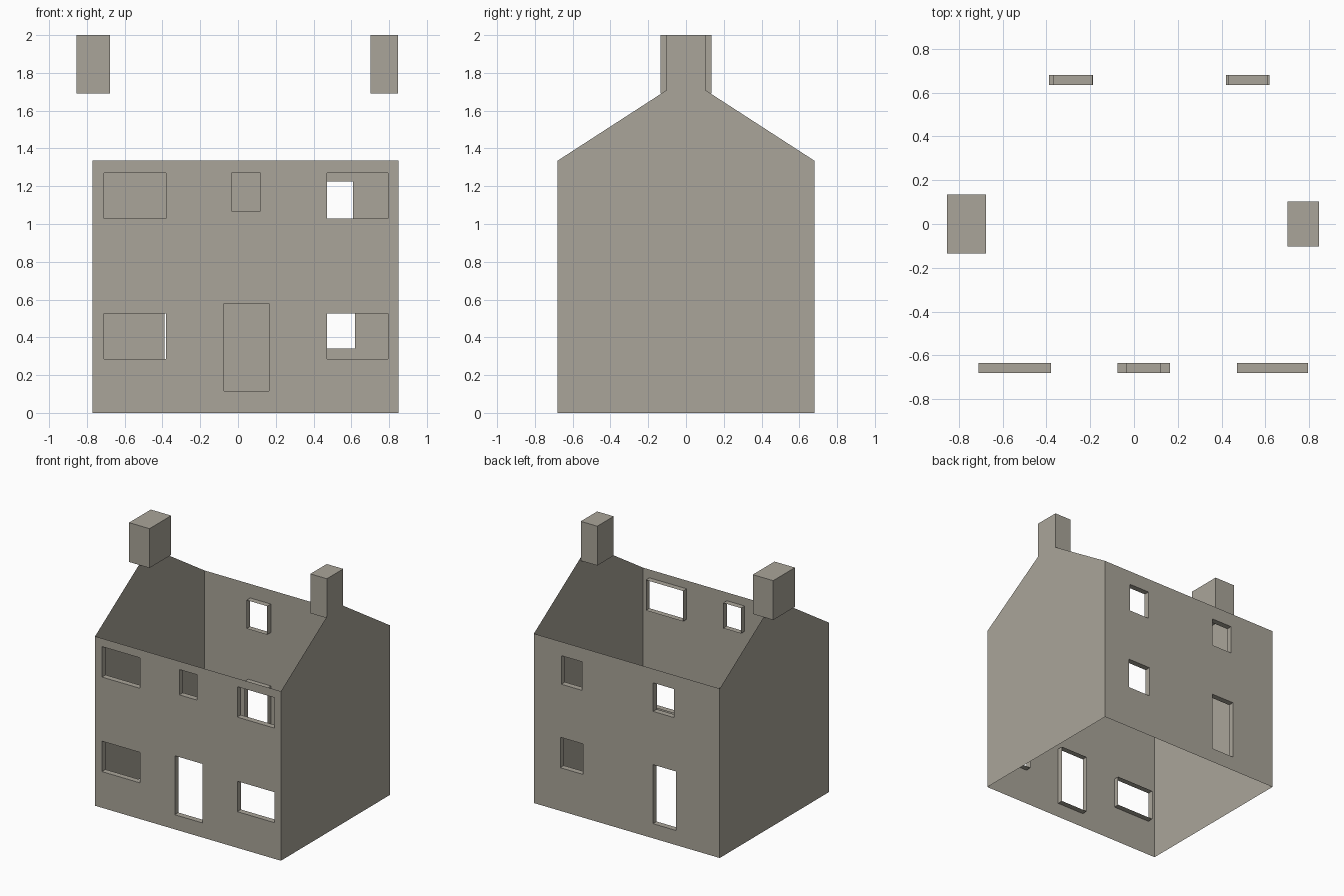
import bpy, bmesh

cube = bpy.data.objects.get("Cube")
if cube:
    bpy.data.objects.remove(cube, do_unlink=True)

LEFT, RIGHT = -0.77, 0.85      # x of the two gable walls
DEPTH = 0.68                   # y of the front and back walls
EAVES, RIDGE = 1.335, 1.775
REVEAL = 0.045                 # depth of the window and door linings

stone = bpy.data.materials.new("grey_stone")
stone.use_nodes = True
colour = (0.40, 0.375, 0.32, 1)
stone.diffuse_color = colour
stone.node_tree.nodes["Principled BSDF"].inputs["Base Color"].default_value = colour


def finish(name, bm):
    bmesh.ops.remove_doubles(bm, verts=bm.verts, dist=0.0001)
    mesh = bpy.data.meshes.new(name)
    bm.to_mesh(mesh)
    bm.free()
    mesh.materials.append(stone)
    obj = bpy.data.objects.new(name, mesh)
    bpy.context.collection.objects.link(obj)
    return obj


def add_face(bm, points):
    return bm.faces.new([bm.verts.new(p) for p in points])


def pierced_wall(name, side, openings):
    """Thin wall with openings (x0, x1, z0, z1) lined inwards; side is -1 front, 1 back."""
    bm = bmesh.new()
    y, inner = side * DEPTH, side * (DEPTH - REVEAL)
    xs = sorted({LEFT, RIGHT}.union(*[o[:2] for o in openings]))
    zs = sorted({0, EAVES}.union(*[o[2:] for o in openings]))

    def quad(points):
        add_face(bm, points if side < 0 else points[::-1])

    # Wall surface, leaving out the cells inside an opening
    for x0, x1 in zip(xs, xs[1:]):
        for z0, z1 in zip(zs, zs[1:]):
            cx, cz = (x0 + x1) / 2, (z0 + z1) / 2
            if not any(a < cx < b and c < cz < d for a, b, c, d in openings):
                quad([(x0, y, z0), (x1, y, z0), (x1, y, z1), (x0, y, z1)])
    # Linings facing into each opening
    for a, b, c, d in openings:
        ring = [(a, c), (b, c), (b, d), (a, d)]
        for (xa, za), (xb, zb) in zip(ring, ring[1:] + ring[:1]):
            quad([(xa, y, za), (xb, y, zb), (xb, inner, zb), (xa, inner, za)])
    return finish(name, bm)


def gable_wall(name, x):
    bm = bmesh.new()
    points = [(x, -DEPTH, 0), (x, DEPTH, 0), (x, DEPTH, EAVES),
              (x, 0, RIDGE), (x, -DEPTH, EAVES)]
    add_face(bm, points if x > 0 else points[::-1])
    return finish(name, bm)


def chimney(name, x0, x1, half_depth):
    bm = bmesh.new()
    bmesh.ops.create_cube(bm, size=1)
    z0, z1 = 1.69, 2.0
    for v in bm.verts:
        v.co = (x1 if v.co.x > 0 else x0,
                half_depth if v.co.y > 0 else -half_depth,
                z1 if v.co.z > 0 else z0)
    return finish(name, bm)


# Front wall: wide windows on both floors, small window over the door
wide = [(-0.71, -0.38), (0.47, 0.795)]
front = [(a, b, c, d) for a, b in wide for c, d in ((0.285, 0.525), (1.03, 1.27))]
front += [(-0.035, 0.12, 1.07, 1.27), (-0.075, 0.165, 0.115, 0.58)]
pierced_wall("front_wall", -1, front)

# Back wall: three windows and a door
back = [(0.43, 0.61, 1.0, 1.225), (0.42, 0.62, 0.34, 0.58),
        (-0.37, -0.19, 1.0, 1.225), (-0.388, -0.188, 0.115, 0.58)]
pierced_wall("back_wall", 1, back)

# Gable ends and their chimneys
gable_wall("right_gable_wall", LEFT)
gable_wall("left_gable_wall", RIGHT)
chimney("right_chimney", -0.855, -0.677, 0.135)
chimney("left_chimney", 0.702, 0.846, 0.102)
